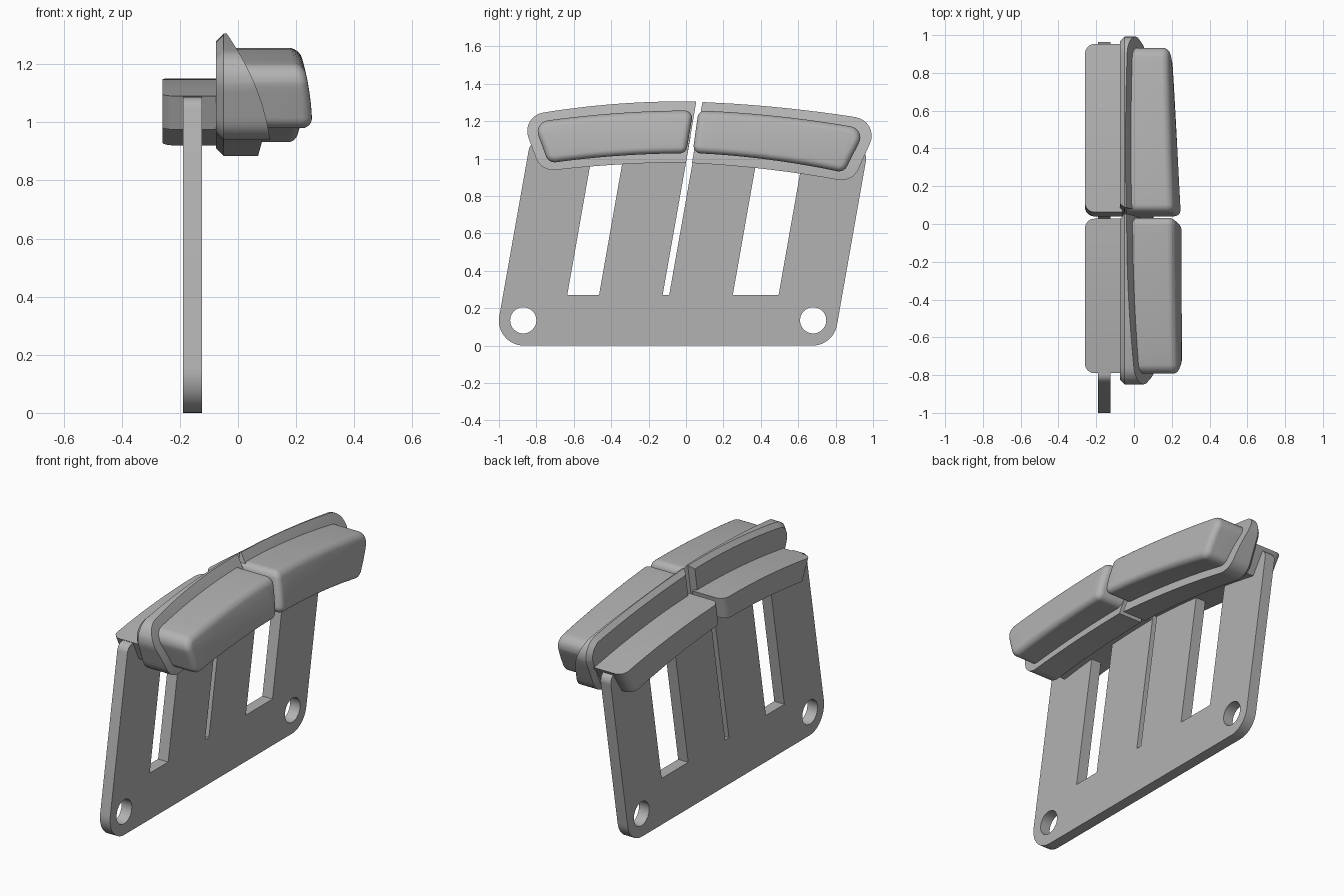
import bpy, bmesh, math
from mathutils import Vector, Matrix

cube = bpy.data.objects.get("Cube")
if cube:
    bpy.data.objects.remove(cube, do_unlink=True)

grey = bpy.data.materials.new("plain grey")
grey.use_nodes = True
grey.diffuse_color = (0.45, 0.45, 0.45, 1)
grey.node_tree.nodes["Principled BSDF"].inputs["Base Color"].default_value = grey.diffuse_color


def add_object(name, bm, angle=32):
    bmesh.ops.recalc_face_normals(bm, faces=bm.faces)
    mesh = bpy.data.meshes.new(name)
    bm.to_mesh(mesh)
    bm.free()
    mesh.materials.append(grey)
    obj = bpy.data.objects.new(name, mesh)
    bpy.context.collection.objects.link(obj)
    bpy.ops.object.select_all(action='DESELECT')
    obj.select_set(True)
    bpy.context.view_layer.objects.active = obj
    bpy.ops.object.shade_smooth_by_angle(angle=math.radians(angle))
    return obj


def rounded(corners, steps=8):
    """Round each (y, z, radius) corner of a closed outline."""
    out = []
    pts = [Vector(c[:2]) for c in corners]
    for i, p in enumerate(pts):
        r = corners[i][2]
        if r == 0:
            out.append(p)
            continue
        a = (pts[i - 1] - p).normalized()
        b = (pts[(i + 1) % len(pts)] - p).normalized()
        half = a.angle(b) / 2
        centre = p + (a + b).normalized() * r / math.sin(half)
        start = p + a * r / math.tan(half) - centre
        end = p + b * r / math.tan(half) - centre
        sweep = start.angle_signed(end)
        for k in range(steps + 1):
            out.append(centre + Matrix.Rotation(-sweep * k / steps, 2) @ start)
    return out


def arch(p, q, r, n=9):
    """Inner samples of a parabola through three points."""
    out = []
    for k in range(n):
        t = 0.17 + 0.66 * k / (n - 1)
        y = p[0] + (r[0] - p[0]) * t
        m = (q[0] - p[0]) / (r[0] - p[0])
        bow = (q[1] - p[1] - (r[1] - p[1]) * m) / (m * (1 - m))
        out.append((y, p[1] + (r[1] - p[1]) * t + bow * t * (1 - t), 0))
    return out


def band(top, bottom, radii):
    """Arched outline; radii are top start, top end, bottom end, bottom start."""
    a, b, c, d = radii
    return rounded([(*top[0], a), *arch(*top), (*top[2], b),
                    (*bottom[2], c), *arch(*bottom)[::-1], (*bottom[0], d)])


def inset(pts, dist):
    """Move a clockwise outline inward."""
    out = []
    for i, p in enumerate(pts):
        a = (p - pts[i - 1]).normalized()
        b = (pts[(i + 1) % len(pts)] - p).normalized()
        na, nb = Vector((a.y, -a.x)), Vector((b.y, -b.x))
        n = (na + nb).normalized()
        out.append(p + n * dist / max(0.5, n.dot(na)))
    return out


def loft(pts, levels):
    """Stack outlines along x; levels are (inset, x)."""
    bm = bmesh.new()
    rings = [[bm.verts.new((x, p.x, p.y)) for p in inset(pts, d)] for d, x in levels]
    for r, s in zip(rings, rings[1:]):
        for i in range(len(r)):
            bm.faces.new((r[i - 1], r[i], s[i], s[i - 1]))
    bm.faces.new(rings[0])
    bm.faces.new(rings[-1])
    return bm


def sculpt_front(bm, limit, shape):
    """Grid-cut the solid, then bend everything in front of the limit."""
    cuts = [((0, -0.95 + 0.1 * k, 0), (0, 1, 0)) for k in range(20)]
    cuts += [((0, 0, 0.9 + 0.04 * k), (0, 0, 1)) for k in range(10)]
    for co, no in cuts:
        bmesh.ops.bisect_plane(bm, geom=bm.verts[:] + bm.edges[:] + bm.faces[:],
                               dist=1e-5, plane_co=co, plane_no=no)
    for v in bm.verts:
        if v.co.x > limit:
            v.co.x += shape(v.co.y, v.co.z)


def pad_shape(y, z):
    return -0.6 * max(0, z - 0.98) ** 2 - 0.06 * max(0, y)


def flange_shape(y, z):
    s = 1.3 - z
    return 0.678 * s - 0.765 * s * s - 0.055 * max(0, y)


# Soft pads on the outer side
R = 0.035
pad_levels = [(0, -0.04)] + [(R * (1 - math.cos(a)), 0.255 - R + R * math.sin(a))
                             for a in [math.pi / 2 * k / 6 for k in range(7)]]
pads = {
    "front_pad": band([(-0.815, 1.193), (-0.4, 1.24), (0.04, 1.257)],
                      [(-0.735, 0.975), (-0.37, 1.014), (0, 1.028)],
                      (0.06, 0.04, 0.04, 0.05)),
    "rear_pad": band([(0.067, 1.257), (0.5, 1.225), (0.962, 1.158)],
                     [(0.035, 1.03), (0.42, 0.997), (0.845, 0.925)],
                     (0.04, 0.06, 0.05, 0.04)),
}
for name, pts in pads.items():
    bm = loft(pts, pad_levels)
    sculpt_front(bm, 0.1, pad_shape)
    add_object(name, bm, 40)

# Flanges behind the pads, with a chamfered back rim and a sloping front
flanges = {
    "front_flange": band([(-0.885, 1.225), (-0.4, 1.29), (0.055, 1.305)],
                         [(-0.775, 0.93), (-0.38, 0.967), (0, 0.98)],
                         (0.1, 0, 0, 0.1)),
    "rear_flange": band([(0.088, 1.302), (0.5, 1.273), (1.037, 1.2)],
                        [(0.032, 0.976), (0.43, 0.943), (0.89, 0.872)],
                        (0, 0.1, 0.1, 0)),
}
for name, pts in flanges.items():
    bm = loft(pts, [(0.025, -0.075), (0, -0.05), (0, -0.035)])
    sculpt_front(bm, -0.04, flange_shape)
    add_object(name, bm)

# Mounting blocks on the inner side, rounded at their upright corners
blocks = {
    "front_block": band([(-0.79, 1.09), (-0.4, 1.135), (0.028, 1.15)],
                        [(-0.735, 0.975), (-0.38, 1.012), (0, 1.025)], (0, 0, 0, 0)),
    "rear_block": band([(0.063, 1.15), (0.5, 1.122), (0.953, 1.06)],
                       [(0.04, 1.025), (0.43, 0.99), (0.86, 0.92)], (0, 0, 0, 0)),
}
for name, pts in blocks.items():
    bm = loft(pts, [(0, -0.26), (0, -0.06)])
    ends = []
    for e in bm.edges:
        a, b = e.verts[0].co, e.verts[1].co
        if max(a.x, b.x) < -0.25 and abs(a.z - b.z) > abs(a.y - b.y):
            ends.append(e)
    bmesh.ops.bevel(bm, geom=ends, offset=0.05, segments=6, profile=0.5, affect='EDGES')
    add_object(name, bm)

# Slanted back plate with slots, slit and two bolt holes
plate = rounded([(-0.834, 1.085, 0.05), (-0.4, 1.11, 0), (0.025, 1.12, 0),
                 (-0.125, 0.27, 0), (-0.09, 0.27, 0), (0.06, 1.12, 0),
                 (0.5, 1.09, 0), (0.972, 1.045, 0.05),
                 (0.788, 0, 0.133), (-1.026, 0, 0.133)], 12)
LEAN = math.tan(math.radians(10))


def slot(y0, y1, top):
    rise = (top - 0.27) * LEAN
    return [Vector(p) for p in ((y0, 0.27), (y1, 0.27), (y1 + rise, top), (y0 + rise, top))]


def hole(y, z, r=0.07, n=40):
    return [Vector((y + r * math.cos(math.tau * k / n), z + r * math.sin(math.tau * k / n)))
            for k in range(n)]


curve = bpy.data.curves.new("plate_outline", 'CURVE')
curve.dimensions = '2D'
curve.fill_mode = 'BOTH'
curve.extrude = 0.0325
for loop in (plate, slot(-0.635, -0.465, 1.03), slot(0.25, 0.495, 1.0),
             hole(-0.87, 0.135), hole(0.68, 0.135)):
    spline = curve.splines.new('POLY')
    spline.points.add(len(loop) - 1)
    for point, p in zip(spline.points, loop):
        point.co = (p.x, p.y, 0, 1)
    spline.use_cyclic_u = True
helper = bpy.data.objects.new("plate_outline", curve)
bpy.context.collection.objects.link(helper)
bpy.context.view_layer.update()
flat = bpy.data.meshes.new_from_object(helper.evaluated_get(bpy.context.evaluated_depsgraph_get()))
bpy.data.objects.remove(helper, do_unlink=True)
bm = bmesh.new()
bm.from_mesh(flat)
bpy.data.meshes.remove(flat)
bmesh.ops.remove_doubles(bm, verts=bm.verts, dist=1e-5)
for v in bm.verts:
    v.co = Vector((v.co.z - 0.157, v.co.x, v.co.y))
add_object("back_plate", bm)
